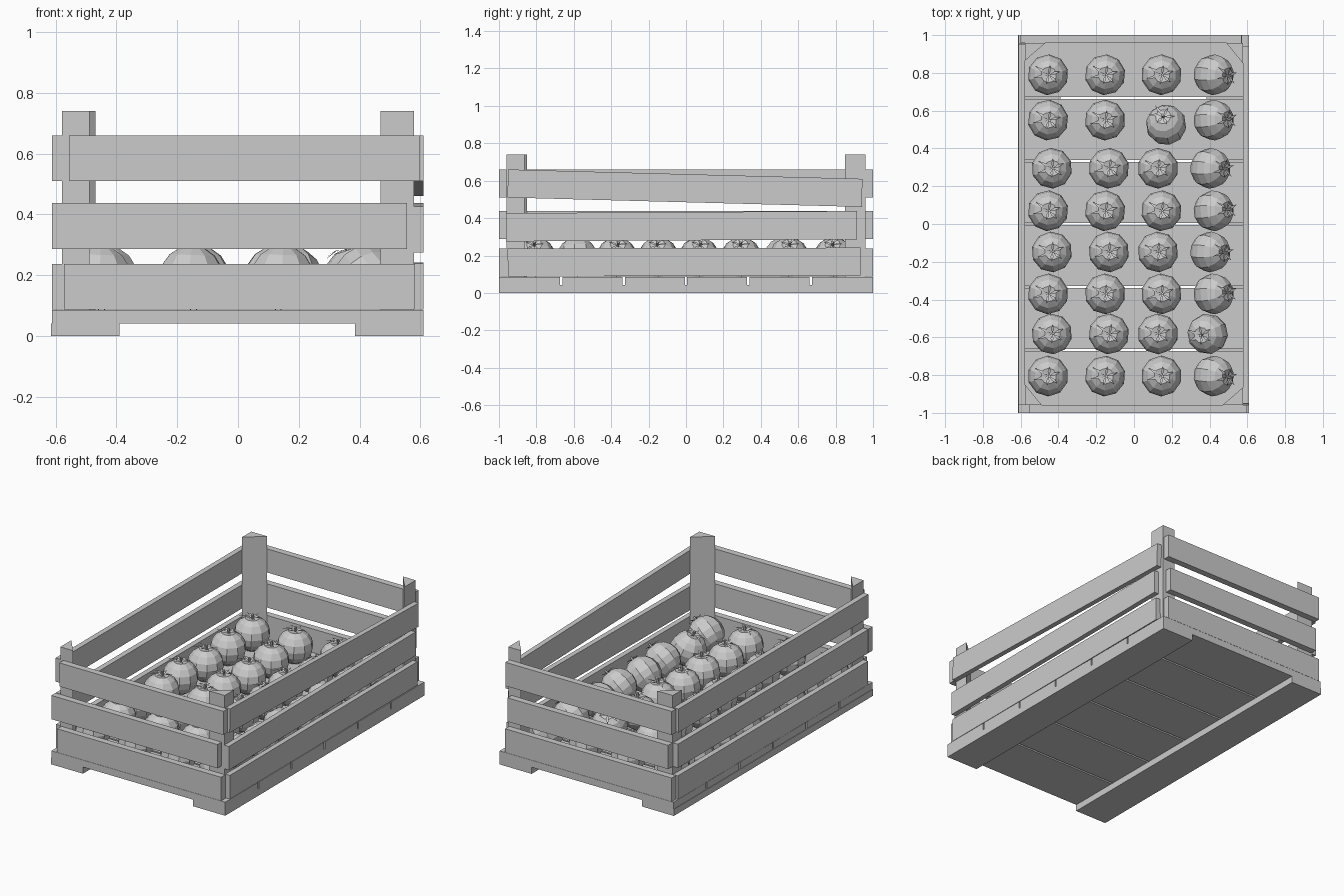
import bpy, bmesh, math, random
from mathutils import Matrix, Vector

if "Cube" in bpy.data.objects:
    bpy.data.objects.remove(bpy.data.objects["Cube"])

random.seed(4)


def link(name, bm):
    me = bpy.data.meshes.new(name)
    bmesh.ops.recalc_face_normals(bm, faces=bm.faces)
    bm.to_mesh(me)
    bm.free()
    ob = bpy.data.objects.new(name, me)
    bpy.context.collection.objects.link(ob)
    return ob


def board(name, x, y, z, tilt=0.0):
    """Box from three (min, max) ranges, tilted about its own x axis."""
    bm = bmesh.new()
    size = [r[1] - r[0] for r in (x, y, z)]
    bmesh.ops.create_cube(bm, size=1, matrix=Matrix.Diagonal((*size, 1)))
    ob = link(name, bm)
    ob.location = [(r[0] + r[1]) / 2 for r in (x, y, z)]
    ob.rotation_euler.x = tilt
    return ob


# Runners under the crate
board("runner_left", (-.615, -.39), (-1, 1), (0, .042))
board("runner_right", (.385, .61), (-1, 1), (0, .042))

# Floor boards with narrow gaps
for i in range(6):
    y0 = -1 + i / 3
    board(f"floor_board_{i + 1}", (-.612, .61),
          (y0 + (.006 if i else 0), y0 + 1 / 3 - (.006 if i < 5 else 0)), (.042, .086))

# Wall slats, bottom to top
levels = [("bottom", (.087, .237)), ("middle", (.287, .438)), ("top", (.51, .66))]
front_x = [(-.572, .582), (-.612, .556), (-.556, .597)]
back_x = [(-.6, .572), (-.575, .555), (-.6, .57)]
right_y = [(-.953, .932), (-.963, .915), (-.953, .942)]
left_y = [(-.955, .955), (-.955, .955), (-.958, .95)]
right_z = [(.09, .24), (.281, .432), (.485, .635)]
right_tilt = [.002, .006, -.0265]
for i, (lv, z) in enumerate(levels):
    board(f"front_slat_{lv}", front_x[i], (-1, -.959), z)
    board(f"back_slat_{lv}", back_x[i], (.959, 1), z)
    board(f"left_slat_{lv}", (-.612, -.578), left_y[i], z)
    board(f"right_slat_{lv}", (.578, .61), right_y[i], right_z[i], right_tilt[i])

# Triangular corner posts
for sx, sy, lx, ly in ((-1, -1, .09, .11), (1, -1, .11, .095),
                       (1, 1, .09, .11), (-1, 1, .11, .095)):
    bm = bmesh.new()
    cx, cy = sx * .578, sy * .959
    f = bm.faces.new([bm.verts.new(p) for p in
                      ((cx, cy, .086), (cx - sx * lx, cy, .086), (cx, cy - sy * ly, .086))])
    ext = bmesh.ops.extrude_face_region(bm, geom=[f])["geom"]
    bmesh.ops.translate(bm, vec=(0, 0, .654),
                        verts=[v for v in ext if isinstance(v, bmesh.types.BMVert)])
    link(f"post_{'back' if sy > 0 else 'front'}_{'right' if sx > 0 else 'left'}", bm)


def fruit_mesh():
    """Low-poly round fruit with a dimpled top, small stem and pointed sepals."""
    bm = bmesh.new()
    bmesh.ops.create_uvsphere(bm, u_segments=10, v_segments=8, radius=.108)
    for v in bm.verts:
        if v.co.z > .1:
            v.co.z -= .016
        v.co.z *= .98
    # stem
    bmesh.ops.create_cone(bm, cap_ends=True, segments=5, radius1=.006, radius2=.008,
                          depth=.035, matrix=Matrix.Translation((.002, 0, .105)))
    # sepals
    for a, n in ((20, .065), (85, .05), (150, .085), (195, .085), (260, .05), (320, .06)):
        a = math.radians(a)
        d, s = Vector((math.cos(a), math.sin(a), 0)), Vector((-math.sin(a), math.cos(a), 0))
        p = [d * .004 + Vector((0, 0, .099)),
             d * n * .5 + s * .008 + Vector((0, 0, .106)),
             d * n + Vector((0, 0, .112 if n < .07 else .093)),
             d * n * .5 - s * .008 + Vector((0, 0, .106))]
        v = [bm.verts.new(c) for c in p]
        bm.faces.new((v[0], v[1], v[3]))
        bm.faces.new((v[1], v[2], v[3]))
    ob = link("fruit_1_1", bm)
    return ob


# Rows of fruit: shared mesh, right column tipped toward the wall
first = fruit_mesh()
rows = [.79, .55, .295, .07, -.148, -.37, -.582, -.805]
cols = [-.455, -.153, .145, .422]
for r, y in enumerate(rows):
    for c, x in enumerate(cols):
        ob = first
        if r or c:
            ob = bpy.data.objects.new(f"fruit_{r + 1}_{c + 1}", first.data)
            bpy.context.collection.objects.link(ob)
        shift = (.02 if c < 2 else -.018) if r in (2, 4, 6) else 0
        ob.location = (x + shift, y, .192)
        ob.rotation_euler = (0, math.radians(48 if c == 3 else 2),
                             math.radians(random.uniform(-6, 6)))
        if (r, c) == (1, 2):
            ob.location = (.17, .525, .192)
            ob.rotation_euler = (math.radians(-20), math.radians(-20), -.4)
        if (r, c) == (6, 3):
            ob.location.x = .39
            ob.rotation_euler = (0, math.radians(-20), .2)
